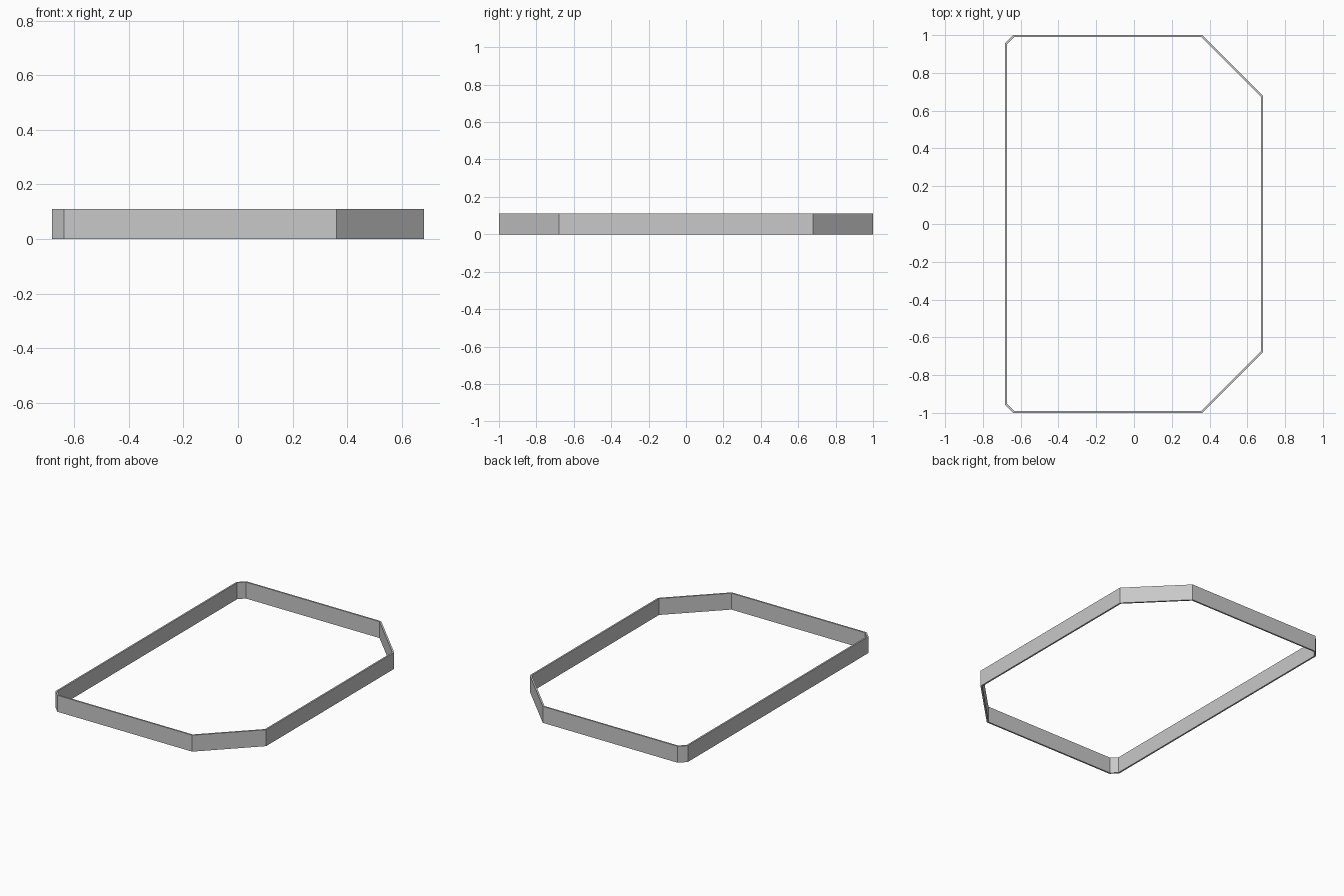
import bpy
import bmesh

HEIGHT = 0.11
WALL = 0.011

cube = bpy.data.objects.get("Cube")
if cube:
    bpy.data.objects.remove(cube, do_unlink=True)

# Plain grey finish
grey = bpy.data.materials.new("plain grey")
grey.use_nodes = True
colour = (0.58, 0.58, 0.58, 1)
grey.diffuse_color = colour
grey.node_tree.nodes["Principled BSDF"].inputs["Base Color"].default_value = colour

# Back half of the outline, mirrored to the front: large and small corner cuts
half = [(0.683, 0.678), (0.361, 1.0), (-0.639, 1.0), (-0.683, 0.956)]
outline = half + [(x, -y) for x, y in reversed(half)]

# Thin flat ring: inset the outline and open the middle
bm = bmesh.new()
plate = bm.faces.new([bm.verts.new((x, y, 0)) for x, y in outline])
bm.normal_update()
bmesh.ops.inset_individual(bm, faces=[plate], thickness=WALL, use_even_offset=True)
middle = max(bm.faces, key=lambda f: f.calc_area())
bmesh.ops.delete(bm, geom=[middle], context='FACES_ONLY')

mesh = bpy.data.meshes.new("border_frame")
bm.to_mesh(mesh)
bm.free()
mesh.materials.append(grey)
frame = bpy.data.objects.new("border_frame", mesh)
bpy.context.collection.objects.link(frame)

# Raise the ring into a closed band
band = frame.modifiers.new("band_height", 'SOLIDIFY')
band.thickness = HEIGHT
band.offset = 1
